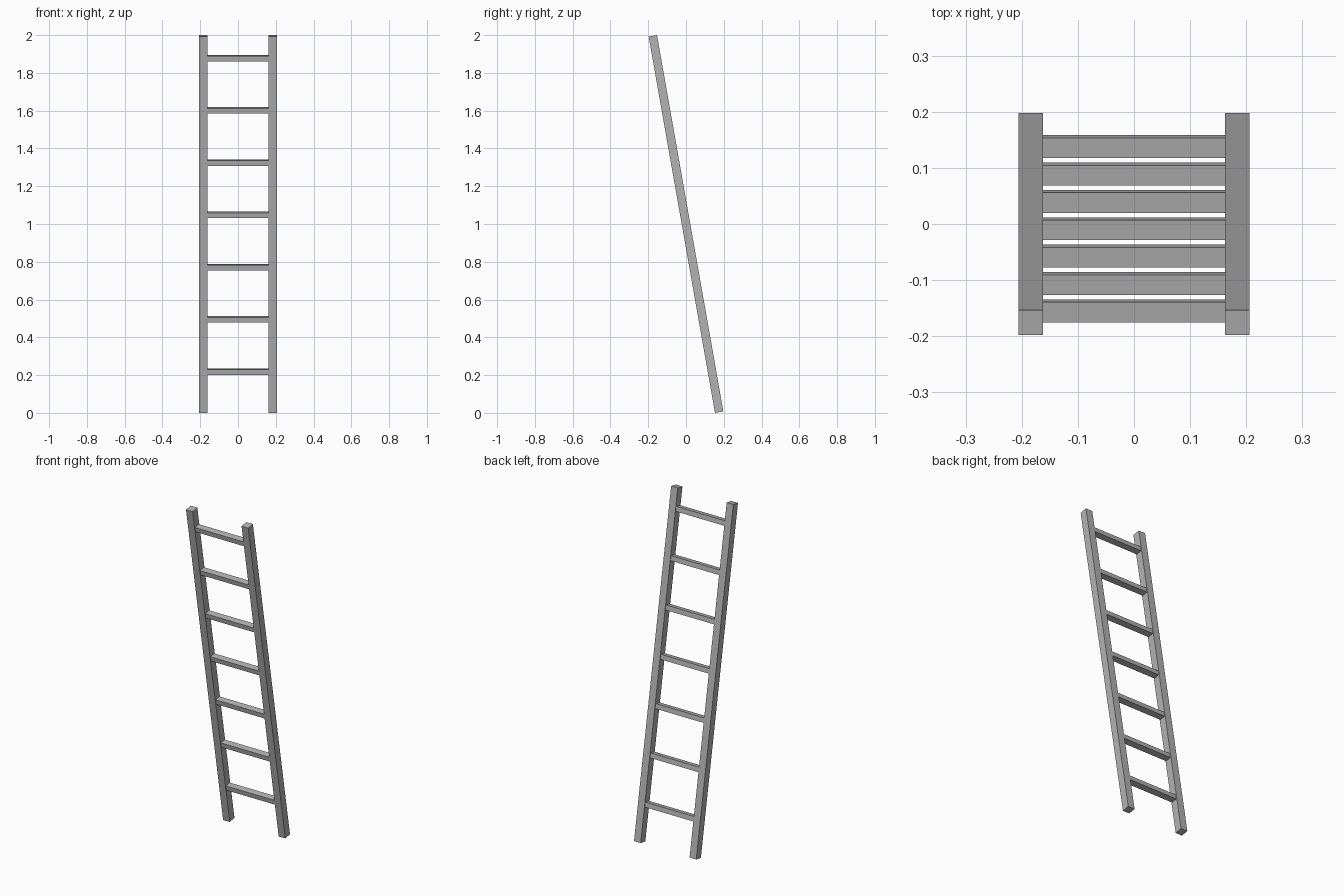
import bpy
from math import radians
from mathutils import Matrix

cube = bpy.data.objects.get("Cube")
if cube:
    bpy.data.objects.remove(cube, do_unlink=True)

LEAN = radians(10)
RAIL_W, RAIL_D, RAIL_L = 0.044, 0.045, 2.023
HALF_W = 0.206
RUNG_D, RUNG_H = 0.0365, 0.0285
RUNG_COUNT, RUNG_STEP = 7, 0.2808
RUNG_OFFSET = 0.049  # middle rung above the ladder's centre

grey = bpy.data.materials.new("plain grey")
grey.use_nodes = True
colour = (0.45, 0.45, 0.45, 1)
grey.diffuse_color = colour
grey.node_tree.nodes["Principled BSDF"].inputs["Base Color"].default_value = colour

# The whole ladder leans back to front about its centre
tilt = Matrix.Translation((0, 0, 1)) @ Matrix.Rotation(LEAN, 4, "X")


def bar(name, centre, size):
    """Box placed in the ladder's own leaning frame."""
    bpy.ops.mesh.primitive_cube_add(size=1)
    obj = bpy.context.object
    obj.name = name
    obj.data.transform(Matrix.Diagonal((*size, 1)))
    obj.matrix_world = tilt @ Matrix.Translation(centre)
    obj.data.materials.append(grey)


# Side rails
for name, side in (("left_rail", 1), ("right_rail", -1)):
    bar(name, (side * (HALF_W - RAIL_W / 2), 0, 0), (RAIL_W, RAIL_D, RAIL_L))

# Rungs between the rails
for i in range(RUNG_COUNT):
    z = RUNG_OFFSET + (i - RUNG_COUNT // 2) * RUNG_STEP
    bar(f"rung_{i + 1}", (0, 0, z), (2 * (HALF_W - RAIL_W), RUNG_D, RUNG_H))
